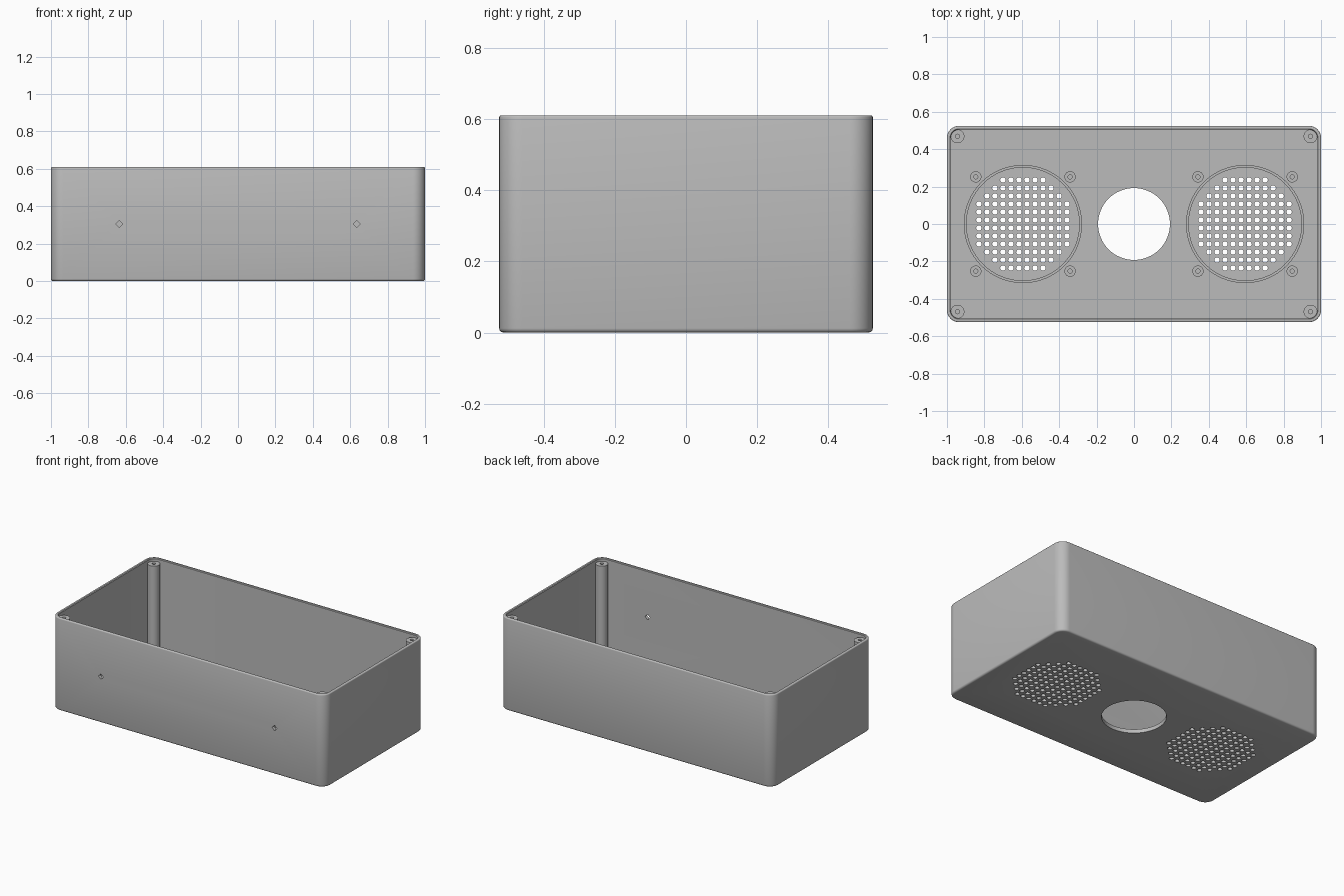
import bpy, bmesh, math
from mathutils import Matrix, Vector

if "Cube" in bpy.data.objects:
    bpy.data.objects.remove(bpy.data.objects["Cube"], do_unlink=True)

HX, HY, HEIGHT, RADIUS = 1.0, 0.525, 0.61, 0.065
WALL, FLOOR = 0.02, 0.025
SPEAKER_X, PITCH = 0.594, 0.0428

grey = bpy.data.materials.new("plain grey")
grey.use_nodes = True
COLOUR = (0.5, 0.5, 0.5, 1)
grey.diffuse_color = COLOUR
grey.node_tree.nodes["Principled BSDF"].inputs["Base Color"].default_value = COLOUR


def rounded_rect(inset, z, steps=10):
    r = RADIUS - inset
    cx, cy = HX - RADIUS, HY - RADIUS
    points = []
    for quarter, (sx, sy) in enumerate([(1, 1), (-1, 1), (-1, -1), (1, -1)]):
        for i in range(steps + 1):
            a = (quarter + i / steps) * math.pi / 2
            points.append((sx * cx + r * math.cos(a), sy * cy + r * math.sin(a), z))
    return points


def circle(x, y, r, z, sides):
    return [(x + r * math.cos(math.tau * i / sides),
             y + r * math.sin(math.tau * i / sides), z) for i in range(sides)]


def loft(bm, loops):
    """Bridge the loops in order and cap both ends."""
    rings = [[bm.verts.new(p) for p in loop] for loop in loops]
    n = len(rings[0])
    for low, high in zip(rings, rings[1:]):
        for i in range(n):
            j = (i + 1) % n
            bm.faces.new((low[i], low[j], high[j], high[i]))
    bm.faces.new(rings[0][::-1])
    bm.faces.new(rings[-1])


def finish(bm, name, smooth=True):
    bmesh.ops.recalc_face_normals(bm, faces=bm.faces[:])
    mesh = bpy.data.meshes.new(name)
    bm.to_mesh(mesh)
    bm.free()
    obj = bpy.data.objects.new(name, mesh)
    bpy.context.collection.objects.link(obj)
    mesh.materials.append(grey)
    if smooth:
        activate(obj)
        bpy.ops.object.shade_smooth_by_angle(angle=math.radians(35))
    return obj


def activate(obj):
    bpy.ops.object.select_all(action='DESELECT')
    obj.select_set(True)
    bpy.context.view_layer.objects.active = obj


def boss(name, x, y, radius, bore, top, bore_bottom):
    """Round pillar with a blind screw hole."""
    bm = bmesh.new()
    profile = [(radius, FLOOR - 0.005), (radius, top), (bore, top), (bore, bore_bottom)]
    loft(bm, [circle(x, y, r, z, 32) for r, z in profile])
    finish(bm, name)


# Open box with rounded corners, softened bottom edge and rim
EDGE, RIM = 0.012, 0.006
profile = []
for i in range(4):
    a = i / 3 * math.pi / 2
    profile.append((EDGE * (1 - math.sin(a)), EDGE * (1 - math.cos(a))))
for i in range(4):
    a = i / 3 * math.pi / 2
    profile.append((RIM * (1 - math.cos(a)), HEIGHT - RIM * (1 - math.sin(a))))
profile += [(WALL - 0.004, HEIGHT), (WALL, HEIGHT - 0.004), (WALL, FLOOR)]
bm = bmesh.new()
loft(bm, [rounded_rect(inset, z) for inset, z in profile])
case = finish(bm, "case", smooth=False)

# Cutters: grille holes, centre opening and wire holes in the front wall
bm = bmesh.new()
for side in (-1, 1):
    for row in range(12):
        for col in range(12):
            u, v = col - 5.5, row - 5.5
            if math.hypot(u, v) < 6.2:
                x, y = side * SPEAKER_X + u * PITCH, v * PITCH
                loft(bm, [circle(x, y, 0.0145, z, 12) for z in (-0.05, 0.1)])
    turn = Matrix.Translation((side * 0.635, -HY, 0.305)) @ Matrix.Rotation(math.pi / 2, 4, 'X')
    loft(bm, [[turn @ Vector(p) for p in circle(0, 0, 0.018, z, 4)] for z in (-0.06, 0.06)])
loft(bm, [circle(0, 0, 0.192, z, 64) for z in (-0.05, 0.1)])
cutter = finish(bm, "hole_cutter", smooth=False)
cutter.hide_render = True

activate(case)
cut = case.modifiers.new("holes", 'BOOLEAN')
cut.operation = 'DIFFERENCE'
cut.solver = 'EXACT'
cut.object = cutter
bpy.ops.object.modifier_apply(modifier=cut.name)
bpy.data.objects.remove(cutter, do_unlink=True)
activate(case)
bpy.ops.object.shade_smooth_by_angle(angle=math.radians(35))

# Speaker seats: raised ring and four screw bosses each
for side, label in ((-1, "right"), (1, "left")):
    bm = bmesh.new()
    ring = [(0.302, FLOOR - 0.003), (0.316, FLOOR - 0.003), (0.316, 0.045), (0.302, 0.045)]
    loops = [[bm.verts.new(p) for p in circle(side * SPEAKER_X, 0, r, z, 64)] for r, z in ring]
    for k in range(4):
        a, b = loops[k], loops[(k + 1) % 4]
        for i in range(64):
            j = (i + 1) % 64
            bm.faces.new((a[i], a[j], b[j], b[i]))
    finish(bm, f"speaker_ring_{label}")
    for dx in (-1, 1):
        for dy in (-1, 1):
            boss(f"speaker_boss_{label}", side * SPEAKER_X + dx * 0.252, dy * 0.252,
                 0.03, 0.011, 0.06, FLOOR)

# Lid screw pillars in the four corners
for sx in (-1, 1):
    for sy in (-1, 1):
        boss("corner_pillar", sx * 0.944, sy * 0.469, 0.037, 0.011, 0.59, 0.4)
